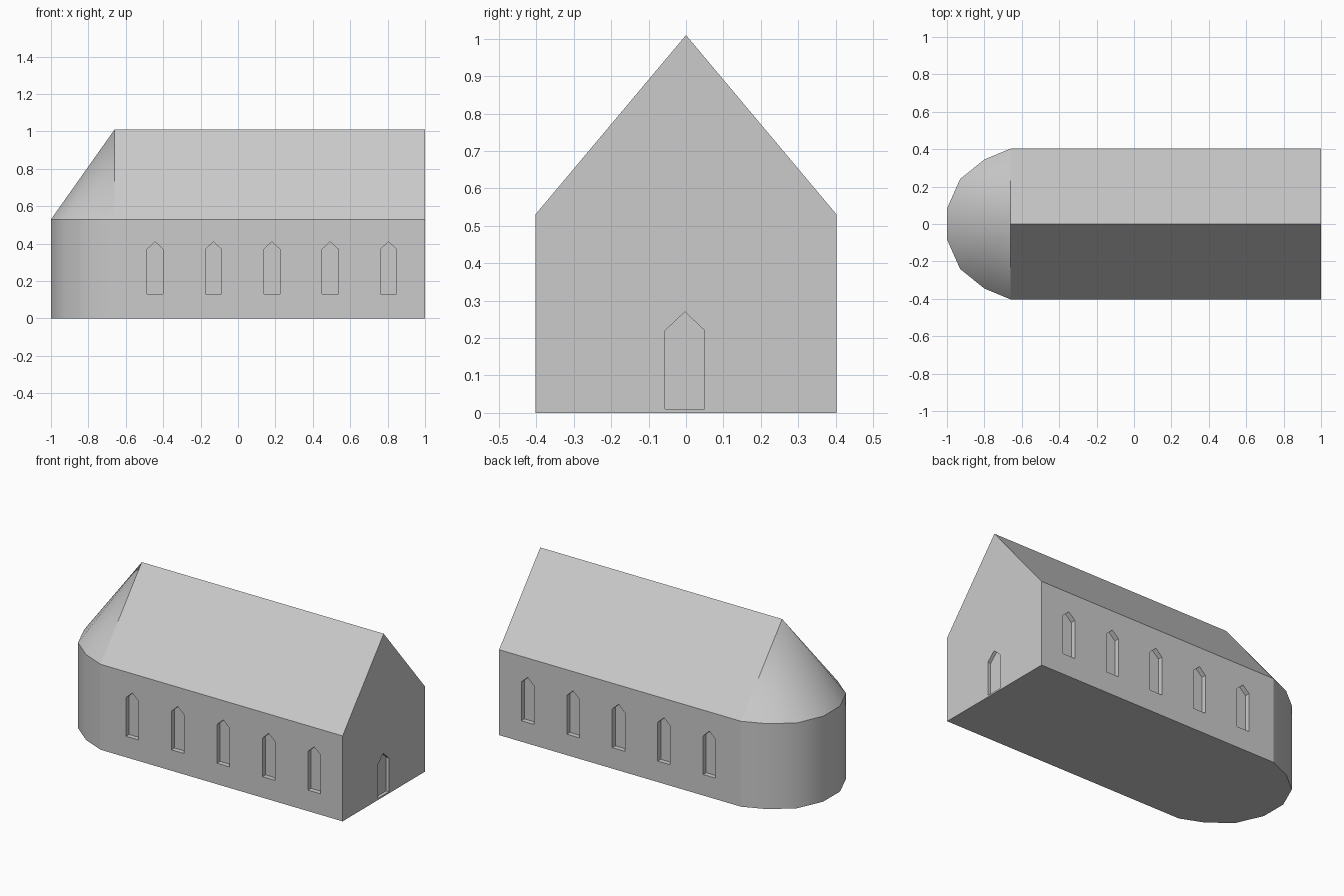
import bpy
import bmesh
from math import radians
from mathutils import Vector

cube = bpy.data.objects.get("Cube")
if cube:
    bpy.data.objects.remove(cube, do_unlink=True)

HALF_W, EAVE, RIDGE = 0.403, 0.53, 1.01
EAST, APSE_X = 1.0, -0.66

stone = bpy.data.materials.new("grey_stone")
stone.use_nodes = True
GREY = (0.6, 0.6, 0.6, 1)
stone.diffuse_color = GREY
stone.node_tree.nodes["Principled BSDF"].inputs["Base Color"].default_value = GREY


def make_object(name, bm):
    bmesh.ops.recalc_face_normals(bm, faces=bm.faces)
    mesh = bpy.data.meshes.new(name)
    bm.to_mesh(mesh)
    bm.free()
    mesh.materials.append(stone)
    obj = bpy.data.objects.new(name, mesh)
    bpy.context.collection.objects.link(obj)
    return obj


def prism(name, outline, offset):
    """Extrude a closed outline along an offset."""
    bm = bmesh.new()
    face = bm.faces.new([bm.verts.new(p) for p in outline])
    moved = bmesh.ops.extrude_face_region(bm, geom=[face], use_keep_orig=True)
    verts = [v for v in moved["geom"] if isinstance(v, bmesh.types.BMVert)]
    bmesh.ops.translate(bm, verts=verts, vec=Vector(offset))
    return make_object(name, bm)


def pointed_arch(half_width, bottom, shoulder, peak):
    return [(-half_width, bottom), (half_width, bottom), (half_width, shoulder),
            (0, peak), (-half_width, shoulder)]


# Nave with gabled roof
gable = [(-HALF_W, 0), (HALF_W, 0), (HALF_W, EAVE), (0, RIDGE), (-HALF_W, EAVE)]
nave = prism("nave", [(APSE_X, y, z) for y, z in gable], (EAST - APSE_X, 0, 0))

# Recess cutters: five windows along each side and one door in the gable
cutters = []
DEPTH = 0.03
window = pointed_arch(0.043, 0.13, 0.37, 0.41)
for side in (-1, 1):
    for i in range(5):
        x = -0.443 + 0.312 * i
        outline = [(x + u, side * (HALF_W - DEPTH), z) for u, z in window]
        cutters.append(prism("window_cutter", outline, (0, side * 0.1, 0)))
door = pointed_arch(0.053, 0.01, 0.22, 0.27)
cutters.append(prism("door_cutter", [(EAST - 0.02, u - 0.003, z) for u, z in door],
                     (0.1, 0, 0)))

bpy.context.view_layer.objects.active = nave
for cutter in cutters:
    cutter.hide_render = True
    cut = nave.modifiers.new("recess", "BOOLEAN")
    cut.operation = "DIFFERENCE"
    cut.solver = "EXACT"
    cut.object = cutter
    bpy.ops.object.modifier_apply(modifier=cut.name)
    bpy.data.objects.remove(cutter, do_unlink=True)

# Rounded apse: faceted wall, half-cone roof and floor
half = [(APSE_X, HALF_W), (-0.80, 0.345), (-0.93, 0.24), (-1.0, 0.082)]
plan = half + [(x, -y) for x, y in reversed(half)]
bm = bmesh.new()
low = [bm.verts.new((x, y, 0)) for x, y in plan]
high = [bm.verts.new((x, y, EAVE)) for x, y in plan]
apex = bm.verts.new((APSE_X, 0, RIDGE))
for i in range(len(plan) - 1):
    bm.faces.new((low[i], low[i + 1], high[i + 1], high[i]))
    bm.faces.new((high[i], high[i + 1], apex))
bm.faces.new(low)
bm.faces.new((low[0], high[0], apex, high[-1], low[-1]))
apse = make_object("apse", bm)

bpy.ops.object.select_all(action="DESELECT")
apse.select_set(True)
bpy.context.view_layer.objects.active = apse
bpy.ops.object.shade_smooth_by_angle(angle=radians(35))
